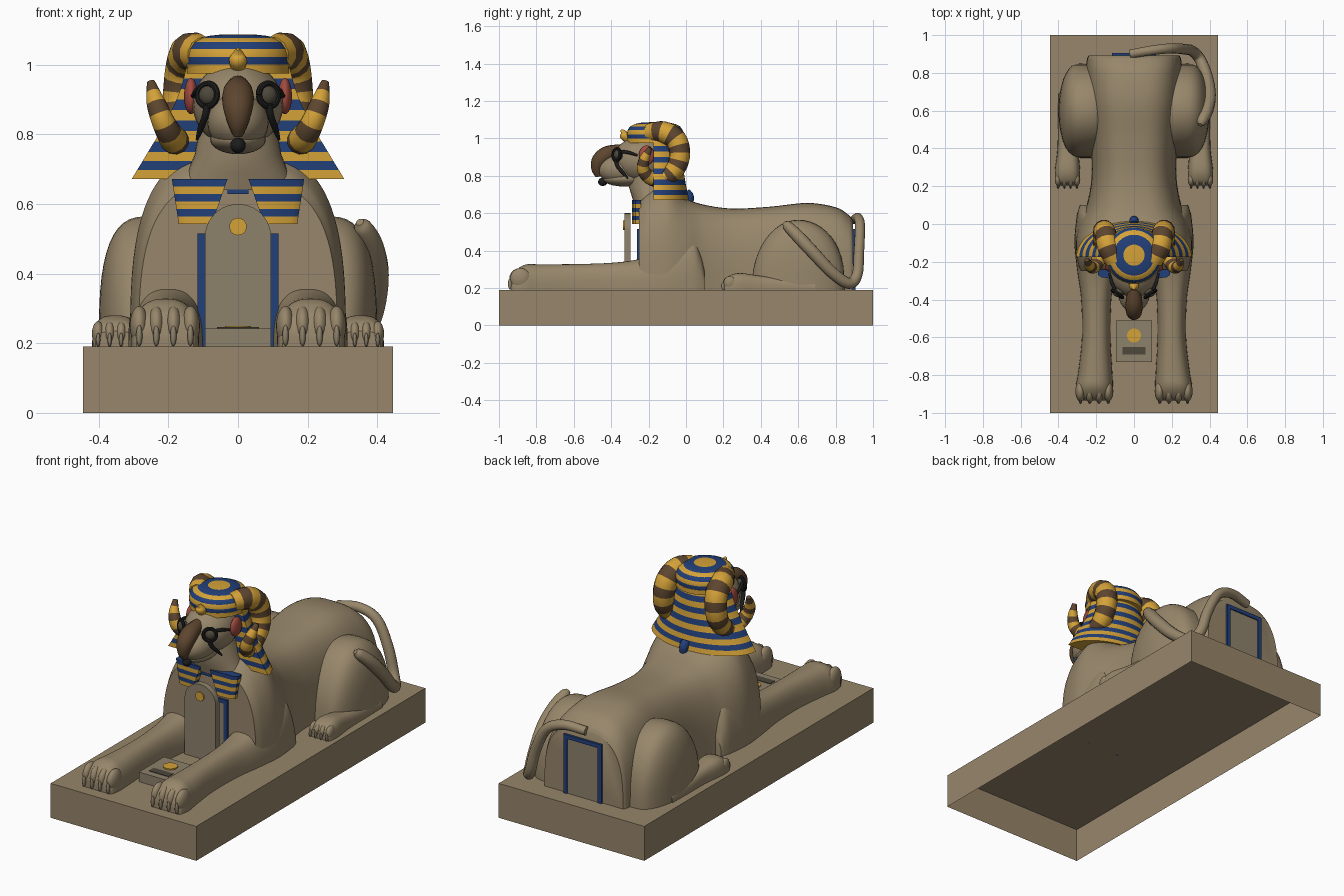
import bpy, bmesh
from math import sin, cos, pi, copysign
from mathutils import Vector, Matrix

if "Cube" in bpy.data.objects:
    bpy.data.objects.remove(bpy.data.objects["Cube"])


def material(name, rgb):
    m = bpy.data.materials.new(name)
    m.diffuse_color = (*rgb, 1)
    m.use_nodes = True
    m.node_tree.nodes["Principled BSDF"].inputs["Base Color"].default_value = m.diffuse_color
    return m


STONE = material("stone", (.31, .24, .145))
PALE = material("pale_stone", (.27, .22, .145))
GOLD = material("gold", (.66, .36, .04))
BLUE = material("blue", (.016, .05, .19))
BROWN = material("brown", (.11, .06, .028))
BLACK = material("black", (.012, .012, .012))
GREY = material("dark_stone", (.075, .065, .045))
RED = material("red", (.36, .07, .05))
BASE_Z = .19


def finish(name, bm, mats):
    bmesh.ops.recalc_face_normals(bm, faces=bm.faces[:])
    me = bpy.data.meshes.new(name)
    bm.to_mesh(me)
    bm.free()
    for m in mats:
        me.materials.append(m)
    ob = bpy.data.objects.new(name, me)
    bpy.context.collection.objects.link(ob)
    return ob


def loft(name, rings, mats=(STONE,), pick=lambda i: 0):
    """Skin closed rings; pick(i) gives the material slot of band i."""
    bm = bmesh.new()
    vs = [[bm.verts.new(p) for p in r] for r in rings]
    n = len(vs[0])
    for i in range(len(vs) - 1):
        for j in range(n):
            k = (j + 1) % n
            bm.faces.new((vs[i][j], vs[i][k], vs[i + 1][k], vs[i + 1][j])).material_index = pick(i)
    bm.faces.new(vs[0]).material_index = pick(0)
    bm.faces.new(vs[-1]).material_index = pick(len(vs) - 2)
    return finish(name, bm, mats)


def spline(pts, k=5):
    """Catmull-Rom interpolation of tuples of any length."""
    P = [Vector(p) for p in pts]
    P = [P[0] * 2 - P[1]] + P + [P[-1] * 2 - P[-2]]
    out = []
    for i in range(1, len(P) - 2):
        a, b, c, d = P[i - 1:i + 3]
        for s in range(k):
            t = s / k
            out.append(.5 * (2 * b + (c - a) * t + (2 * a - 5 * b + 4 * c - d) * t * t
                             + (3 * b - a - 3 * c + d) * t ** 3))
    return out + [P[-2]]


def power(v, e):
    return copysign(abs(v) ** e, v)


def dome_loft(name, sections, n=3, k=5, side=1, seg=24):
    """Arched sections (y, centre x, half width, top z) standing on the plinth."""
    rings = []
    for y, cx, hw, top in spline(sections, k):
        rings.append([(side * cx + hw * power(cos(pi * j / seg), 2 / n), y,
                       BASE_Z + max(top - BASE_Z, .002) * max(sin(pi * j / seg), 0) ** (2 / n))
                      for j in range(seg + 1)])
    return loft(name, rings)


def tube(name, pts, side=1, k=5, seg=12, mats=(STONE,), pick=lambda i: 0):
    """Round tube through (x, y, z, radius)."""
    P = spline(pts, k)
    rings, nrm = [], None
    for i, p in enumerate(P):
        d = (P[min(i + 1, len(P) - 1)].xyz - P[max(i - 1, 0)].xyz).normalized()
        if nrm is None:
            nrm = d.orthogonal()
        nrm = (nrm - d * nrm.dot(d)).normalized()
        b = d.cross(nrm)
        ring = [p.xyz + p[3] * (nrm * cos(2 * pi * j / seg) + b * sin(2 * pi * j / seg)) for j in range(seg)]
        rings.append([(side * v.x, v.y, v.z) for v in ring])
    return loft(name, rings, mats, pick)


def ball(name, c, r, mat=STONE):
    bm = bmesh.new()
    bmesh.ops.create_uvsphere(bm, u_segments=28, v_segments=16, radius=1,
                              matrix=Matrix.Translation(c) @ Matrix.Diagonal((*r, 1)))
    return finish(name, bm, [mat])


def box(name, lo, hi, mat=STONE, open_bottom=False):
    c, s = (Vector(lo) + Vector(hi)) / 2, Vector(hi) - Vector(lo)
    bm = bmesh.new()
    bmesh.ops.create_cube(bm, size=1, matrix=Matrix.Translation(c) @ Matrix.Diagonal((*s, 1)))
    if open_bottom:
        low = [f for f in bm.faces if f.calc_center_median().z < lo[2] + 1e-4]
        bmesh.ops.delete(bm, geom=low, context='FACES')
    return finish(name, bm, [mat])


def ellipse(z, cx, cy, rx, ry, n=2, seg=32):
    return [(cx + rx * power(cos(2 * pi * j / seg), 2 / n), cy + ry * power(sin(2 * pi * j / seg), 2 / n), z)
            for j in range(seg)]


# plinth, open underneath
box("plinth", (-.445, -1, 0), (.445, 1, BASE_Z), STONE, True)

# body from chest to flat rear
dome_loft("body", [(-.25, 0, .285, .67), (-.2, 0, .3, .72), (-.1, 0, .31, .755), (0, 0, .29, .68),
                   (.1, 0, .25, .645), (.25, 0, .225, .625), (.45, 0, .23, .635), (.65, 0, .25, .655),
                   (.8, 0, .255, .632), (.87, 0, .25, .59), (.893, 0, .24, .56)], seg=40)

# legs, haunches and paws
for s, tag in ((-1, "left"), (1, "right")):
    dome_loft(f"front_leg_{tag}", [(-.935, .21, .082, .25), (-.915, .21, .092, .29), (-.86, .21, .098, .325),
                                   (-.78, .205, .09, .327), (-.6, .2, .076, .328), (-.4, .2, .08, .335),
                                   (-.25, .2, .1, .355), (-.1, .2, .115, .405), (.03, .2, .105, .46),
                                   (.075, .2, .095, .40), (.1, .2, .085, .30)], side=s, n=2.6)
    hs = []
    for i in range(13):
        u = cos(pi * (1 - i / 12))
        w = (1 - u * u) ** .5
        hs.append((.6 + .25 * u, .25, .03 + .12 * w ** .8, BASE_Z + .375 * w ** (.95 if u < 0 else .8)))
    dome_loft(f"haunch_{tag}", hs, side=s, k=2)
    dome_loft(f"hind_leg_{tag}", [(.205, .352, .058, .235), (.23, .352, .065, .265), (.29, .352, .066, .28),
                                  (.4, .35, .055, .265), (.55, .35, .053, .25), (.69, .35, .05, .235)], side=s)
    for i in range(4):
        u = i - 1.5
        edge = abs(u) > 1
        ball(f"front_toe_{tag}_{i}", (s * .21 + u * .049, -.885, .25), (.027, .055 if edge else .06, .057))
        ball(f"hind_toe_{tag}_{i}", (s * .352 + u * .033, .235, .227), (.018, .034 if edge else .038, .036))
        for part, x, y, z, h in (("front", s * .21 + u * .049, -.94, .222, .03),
                                 ("hind", s * .352 + u * .033, .2, .21, .02)):
            ball(f"{part}_claw_{tag}_{i}", (x, y, z), (h * .3, .012, h), PALE)

# tail wraps round the right haunch
tube("tail", [(-.02, .9, .565, .024), (.1, .92, .575, .026), (.2, .93, .53, .027), (.27, .925, .4, .028),
              (.31, .915, .27, .029), (.35, .87, .225, .03), (.385, .78, .285, .032), (.4, .68, .39, .034),
              (.385, .6, .475, .034), (.36, .545, .53, .028), (.35, .525, .548, .012)])

# doorways on the chest and rear
for y, tag in ((-.255, "chest"), (.893, "rear")):
    for x in (-.105, .105):
        box(f"{tag}_door_post_{x}", (x - .011, y - .008, BASE_Z), (x + .011, y + .012, .515), BLUE)
    box(f"{tag}_door_lintel", (-.116, y - .008, .493), (.116, y + .012, .515), BLUE)
    box(f"{tag}_door_panel", (-.095, y - .005, BASE_Z), (.095, y + .006, .495), PALE)


def disc(name, c, r, depth, upright):
    bm = bmesh.new()
    rot = Matrix.Rotation(pi / 2, 4, 'X') if upright else Matrix()
    bmesh.ops.create_cone(bm, cap_ends=True, segments=28, radius1=r, radius2=r, depth=depth,
                          matrix=Matrix.Translation(c) @ rot)
    finish(name, bm, [GOLD])


# round-topped slab and offering table between the paws
arch = [(.095, BASE_Z)] + [(.095 * cos(pi * j / 20), .505 + .095 * sin(pi * j / 20)) for j in range(21)] + [(-.095, BASE_Z)]
loft("standing_slab", [[(x, y, z) for x, z in arch] for y in (-.33, -.298)], [PALE])
disc("slab_disc", (0, -.332, .535), .025, .01, True)
box("offering_table", (-.095, -.73, BASE_Z), (.095, -.51, .243), PALE)
disc("table_disc", (0, -.59, .244), .037, .012, False)
box("table_slot", (-.06, -.692, .235), (.06, -.65, .246), GREY)

# neck and head
loft("neck", [ellipse(z, 0, -.19, rx, ry) for z, rx, ry in
              ((.64, .165, .085), (.69, .145, .1), (.74, .125, .115), (.82, .11, .11))])
ball("head", (0, -.235, .885), (.13, .155, .125))
ball("muzzle", (0, -.345, .835), (.088, .125, .085))
ball("lower_jaw", (0, -.33, .785), (.08, .115, .042))
tube("beak", [(0, -.31, .95, .02), (0, -.37, .932, .036), (0, -.425, .912, .045), (0, -.463, .878, .043),
              (0, -.475, .835, .031), (0, -.468, .795, .014)], seg=16, mats=(BROWN,))
ball("nose_tip", (0, -.445, .768), (.022, .025, .022), BLACK)
for s, tag in ((-1, "left"), (1, "right")):
    eye = Vector((s * .082, -.362, .912))
    ball(f"eye_{tag}", eye, (.03, .025, .03), GREY)
    out = Vector((s * .55, -.83, .1)).normalized()
    a = out.cross(Vector((0, 0, 1))).normalized()
    b = a.cross(out)
    ring = [eye + .01 * out + .033 * (a * cos(t * pi / 8) + b * sin(t * pi / 8)) for t in range(17)]
    tube(f"eye_rim_{tag}", [(*p, .009) for p in ring], k=2, seg=8, mats=(BLACK,))
    tube(f"eye_line_{tag}", [(.1, -.35, .93, .009), (.118, -.31, .925, .009), (.13, -.26, .91, .006)], s, mats=(BLACK,))
    tube(f"cheek_mark_{tag}", [(.088, -.375, .885, .011), (.095, -.365, .85, .01), (.108, -.335, .815, .009),
                               (.118, -.31, .785, .004)], s, mats=(BLACK,))
    ball(f"ear_{tag}", (s * .135, -.21, .91), (.02, .042, .052), RED)

# striped cap
cap = [(.975, .143), (1.0, .15), (1.022, .152), (1.045, .147), (1.065, .133), (1.077, .108),
       (1.083, .082), (1.086, .056), (1.087, .01)]
loft("cap", [ellipse(z, 0, -.165, r, r) for z, r in cap], (GOLD, BLUE), lambda i: (0, 1, 0, 1, 0, 1, 1, 0)[i])
loft("brow_band", [ellipse(z, 0, -.165, .147, .152) for z in (.975, 1.0)], (GOLD,))
tube("brow_ornament", [(0, -.31, .995, .022), (0, -.328, 1.015, .026), (0, -.335, 1.032, .016),
                       (0, -.348, 1.045, .005)], mats=(GOLD,))

# flared striped cloth, flat in front and rounded behind
cloth = []
prof = spline([(.672, .305, .19), (.75, .258, .175), (.84, .205, .16), (.93, .165, .15), (1.02, .142, .13)], 3)
for z, hw, depth in prof:
    cloth.append([(hw * cos(pi * j / 28), -.175 + depth * sin(pi * j / 28), z) for j in range(29)])
loft("head_cloth", cloth, (GOLD, BLUE), lambda i: i % 2)
tube("cloth_knot", [(0, .0, .715, .022), (0, .018, .69, .024), (0, .02, .655, .02)], mats=(BLUE,))

# hanging cloth ends on the chest
for s, tag in ((-1, "left"), (1, "right")):
    rows = []
    for i in range(7):
        t = i / 6
        z, xo, xi = .672 - .13 * t, .19 - .02 * t, .03 + .045 * t
        rows.append([(s * xo, -.24, z), (s * xo, -.27, z), (s * (xo - .02), -.284, z),
                     (s * xi, -.288, z), (s * xi, -.24, z)])
    loft(f"cloth_end_{tag}", rows, (GOLD, BLUE), lambda i: (i + 1) % 2)
    # curled banded horns
    tube(f"horn_{tag}", [(.1, -.2, 1.03, .05), (.135, -.125, 1.035, .058), (.15, -.055, .995, .058),
                         (.16, -.033, .92, .056), (.165, -.052, .845, .053), (.172, -.11, .79, .046),
                         (.185, -.18, .785, .04), (.212, -.228, .83, .034), (.235, -.222, .89, .028),
                         (.25, -.19, .95, .012)], s, k=4, seg=12, mats=(GOLD, BROWN), pick=lambda i: (i // 2) % 2)
box("collar_band", (-.03, -.277, .628), (.03, -.25, .642), BLUE)

bpy.ops.object.select_all(action='SELECT')
bpy.context.view_layer.objects.active = bpy.data.objects["body"]
bpy.ops.object.shade_smooth_by_angle(angle=.6)
